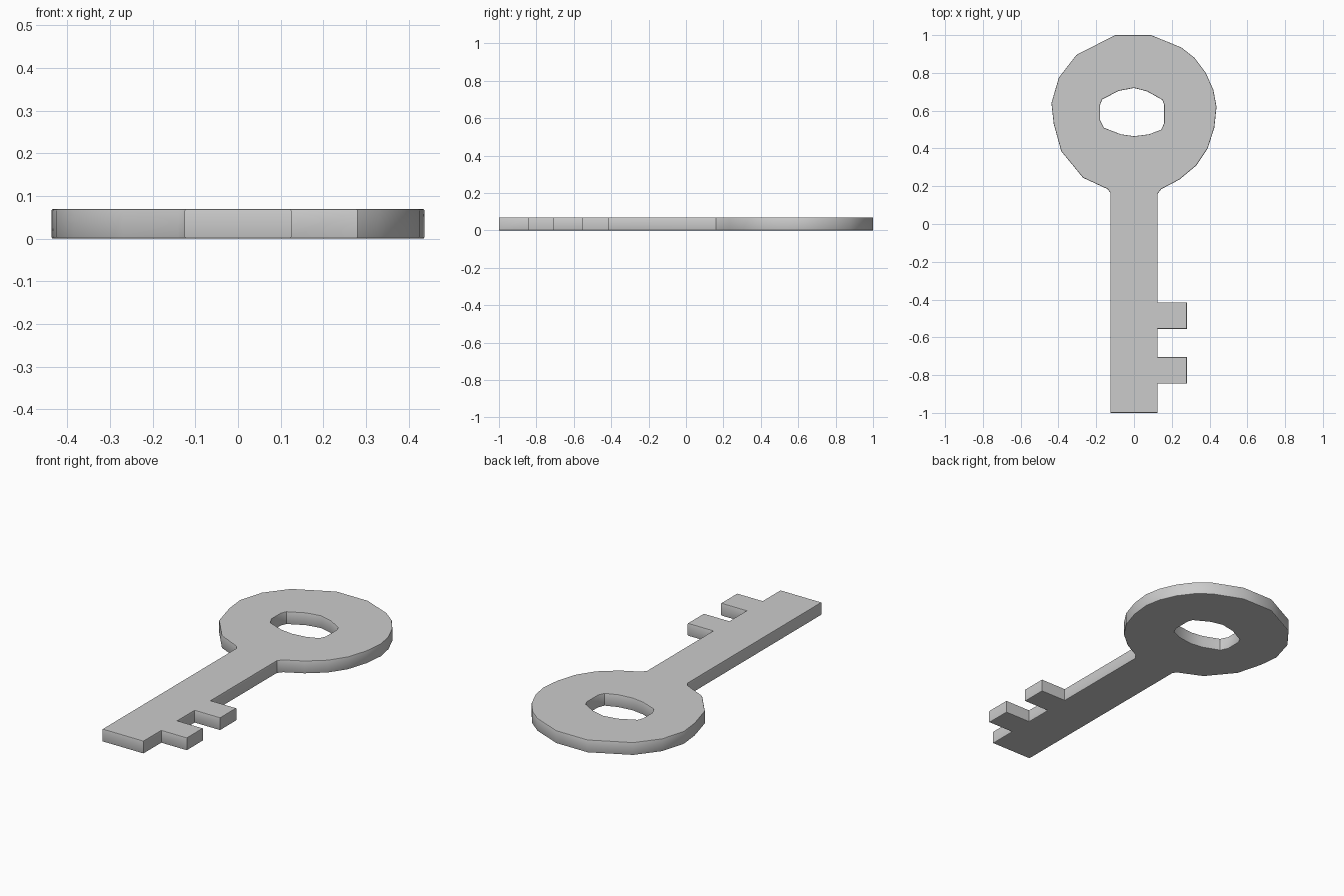
import bpy
import math

if "Cube" in bpy.data.objects:
    bpy.data.objects.remove(bpy.data.objects["Cube"])

THICKNESS = 0.07
ROUND = 0.004

# Right side of the shaft with its two teeth, from the tip upward
shaft = [(-0.125, -1), (0.125, -1)]
for low, high in ((-0.845, -0.705), (-0.555, -0.415)):
    shaft += [(0.125, low), (0.28, low), (0.28, high), (0.125, high)]

# Faceted head, counter-clockwise from the right of the neck to the left
head = [(0.125, 0.16), (0.145, 0.185), (0.24, 0.235), (0.33, 0.31),
        (0.39, 0.40), (0.425, 0.51), (0.437, 0.62), (0.42, 0.71),
        (0.38, 0.80), (0.32, 0.88), (0.25, 0.935), (0.09, 1.0),
        (-0.10, 1.0), (-0.305, 0.895), (-0.398, 0.775), (-0.437, 0.64),
        (-0.425, 0.53), (-0.385, 0.385), (-0.27, 0.245), (-0.14, 0.185),
        (-0.125, 0.165)]

# Irregular hole through the head
hole = [(0, 0.72), (0.07, 0.702), (0.15, 0.657), (0.16, 0.63),
        (0.16, 0.535), (0.145, 0.50), (0.08, 0.475), (0, 0.465),
        (-0.07, 0.475), (-0.16, 0.51), (-0.18, 0.55), (-0.18, 0.63),
        (-0.168, 0.66), (-0.08, 0.705)]


def add_loop(curve, points):
    spline = curve.splines.new('POLY')
    spline.points.add(len(points) - 1)
    for p, (x, y) in zip(spline.points, points):
        p.co = (x, y, 0, 1)
    spline.use_cyclic_u = True


# Flat key plate: filled outline, extruded with a slightly eased rim
curve = bpy.data.curves.new("key", 'CURVE')
curve.dimensions = '2D'
curve.fill_mode = 'BOTH'
add_loop(curve, shaft + head)
add_loop(curve, hole)
curve.extrude = THICKNESS / 2 - ROUND
curve.bevel_depth = ROUND
curve.bevel_resolution = 1
curve.offset = -ROUND

key = bpy.data.objects.new("key", curve)
key.location.z = THICKNESS / 2
bpy.context.collection.objects.link(key)
bpy.context.view_layer.objects.active = key
key.select_set(True)
bpy.ops.object.convert(target='MESH')
bpy.ops.object.shade_smooth_by_angle(angle=math.radians(30))
